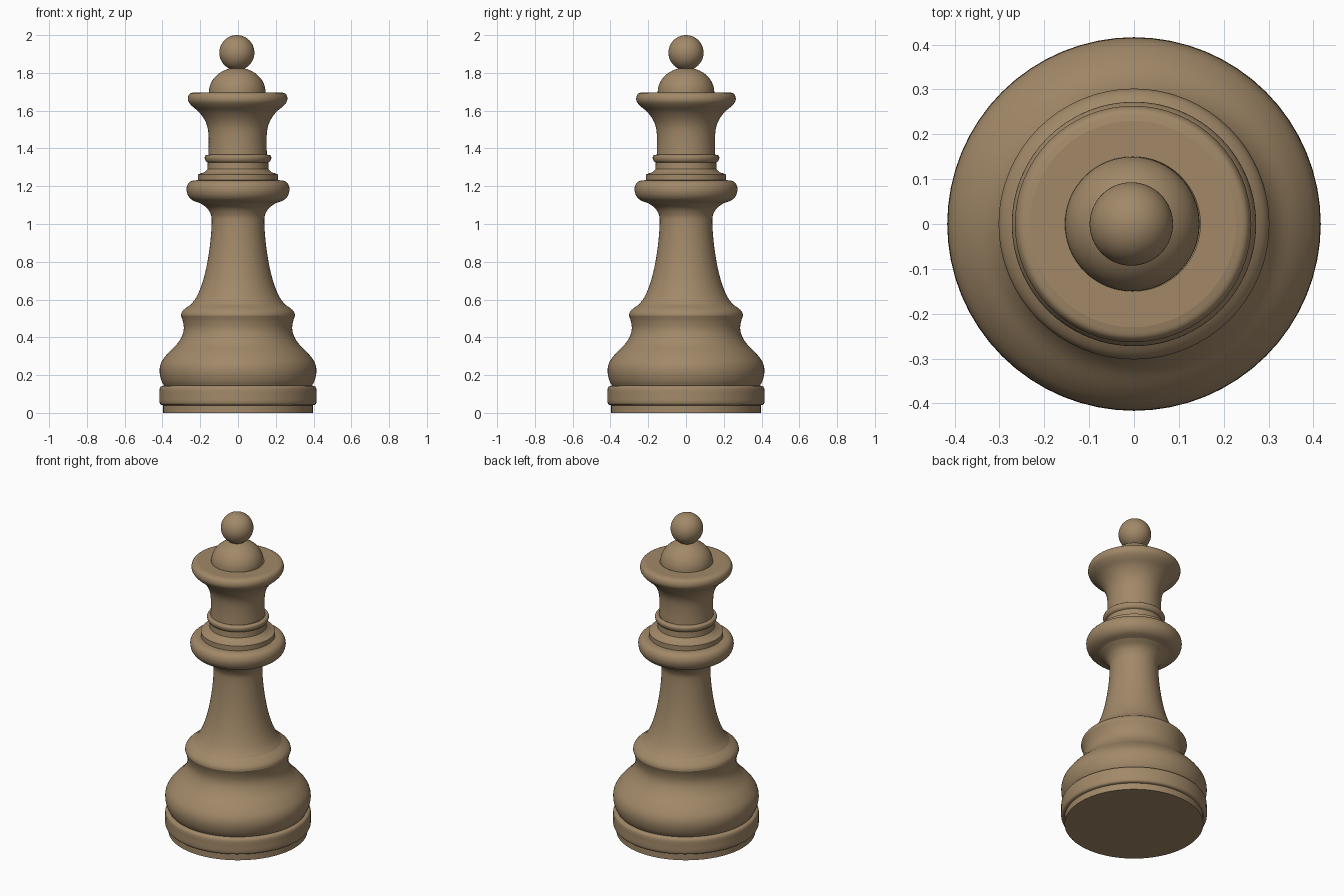
import bpy, bmesh, math
from mathutils import Vector

if "Cube" in bpy.data.objects:
    bpy.data.objects.remove(bpy.data.objects["Cube"])

wood = bpy.data.materials.new("wood")
wood.diffuse_color = (0.36, 0.25, 0.14, 1)
wood.use_nodes = True
wood.node_tree.nodes["Principled BSDF"].inputs["Base Color"].default_value = wood.diffuse_color
SEGMENTS = 64


def smooth_curve(pts, steps=4):
    """Catmull-Rom curve through the (radius, height) points."""
    p = [Vector(q) for q in pts]
    p = [2 * p[0] - p[1]] + p + [2 * p[-1] - p[-2]]
    out = []
    for a, b, c, d in zip(p, p[1:], p[2:], p[3:]):
        for i in range(steps):
            t = i / steps
            out.append(0.5 * (2 * b + (c - a) * t + (2 * a - 5 * b + 4 * c - d) * t * t
                              + (3 * b - a - 3 * c + d) * t ** 3))
    return out + [p[-2]]


def lathe(name, pts, curved=True, x=0.0, angle=35):
    """Spin a profile around the vertical axis."""
    prof = smooth_curve(pts) if curved else [Vector(q) for q in pts]
    bm = bmesh.new()
    vs = [bm.verts.new((max(q.x, 0), 0, q.y)) for q in prof]
    edges = [bm.edges.new(e) for e in zip(vs, vs[1:])]
    bmesh.ops.spin(bm, geom=vs + edges, cent=(0, 0, 0), axis=(0, 0, 1),
                   angle=math.tau, steps=SEGMENTS, use_merge=True)
    bmesh.ops.remove_doubles(bm, verts=bm.verts, dist=1e-4)
    bmesh.ops.recalc_face_normals(bm, faces=bm.faces)
    # an upward-running profile must face away from the axis
    f = max(bm.faces, key=lambda f: f.calc_center_median().xy.length)
    if f.normal.xy.dot(f.calc_center_median().xy) < 0:
        bmesh.ops.reverse_faces(bm, faces=bm.faces)
    me = bpy.data.meshes.new(name)
    bm.to_mesh(me)
    bm.free()
    ob = bpy.data.objects.new(name, me)
    ob.location.x = x
    me.materials.append(wood)
    bpy.context.collection.objects.link(ob)
    bpy.ops.object.select_all(action='DESELECT')
    ob.select_set(True)
    bpy.context.view_layer.objects.active = ob
    bpy.ops.object.shade_smooth_by_angle(angle=math.radians(angle))
    return ob


# Base: foot disc, rounded ring and swelling pedestal
lathe("foot_disc", [(0, 0), (0.396, 0), (0.396, 0.04)], curved=False)
lathe("base_ring", [(0.396, 0.04), (0.41, 0.045), (0.416, 0.06), (0.416, 0.095),
                    (0.415, 0.125), (0.408, 0.14), (0.392, 0.145)])
lathe("pedestal", [(0.392, 0.145), (0.405, 0.17), (0.414, 0.205), (0.414, 0.24),
                   (0.402, 0.275), (0.37, 0.317), (0.325, 0.362), (0.297, 0.405),
                   (0.287, 0.445), (0.292, 0.485), (0.302, 0.515)])

# Shaft with a flange at the bottom and a flare at the top
lathe("flange", [(0.302, 0.515), (0.298, 0.532), (0.283, 0.55), (0.248, 0.575)])
lathe("shaft", [(0.248, 0.575), (0.222, 0.61), (0.195, 0.67), (0.172, 0.75),
                (0.155, 0.84), (0.144, 0.93), (0.139, 1.02), (0.146, 1.055),
                (0.165, 1.085), (0.2, 1.11)])

# Collar stack
lathe("collar", [(0.2, 1.11), (0.24, 1.125), (0.263, 1.148), (0.272, 1.175),
                 (0.27, 1.2), (0.258, 1.22), (0.237, 1.23), (0.212, 1.232)])
lathe("collar_step", [(0.212, 1.232), (0.212, 1.262), (0.2, 1.267), (0.175, 1.275),
                      (0.162, 1.29), (0.16, 1.325)], curved=False)
lathe("neck_ring", [(0.16, 1.325), (0.17, 1.332), (0.176, 1.347), (0.173, 1.362),
                    (0.155, 1.367)])

# Flared crown, dome and ball
lathe("crown", [(0.155, 1.367), (0.153, 1.44), (0.158, 1.505), (0.175, 1.552),
                (0.205, 1.593), (0.24, 1.623), (0.26, 1.647), (0.263, 1.67),
                (0.253, 1.69), (0.23, 1.697)], x=-0.002)
lathe("crown_top", [(0.23, 1.697), (0.15, 1.697)], curved=False, x=-0.002)
lathe("dome", [(0.15 * math.cos(a), 1.697 + 0.131 * math.sin(a))
               for a in (math.pi / 2 * i / 16 for i in range(17))], curved=False, x=-0.004)
lathe("ball", [(0.093 * math.cos(a), 1.907 + 0.093 * math.sin(a))
               for a in (math.pi * (i / 32 - 0.5) for i in range(33))], curved=False, x=-0.006)
